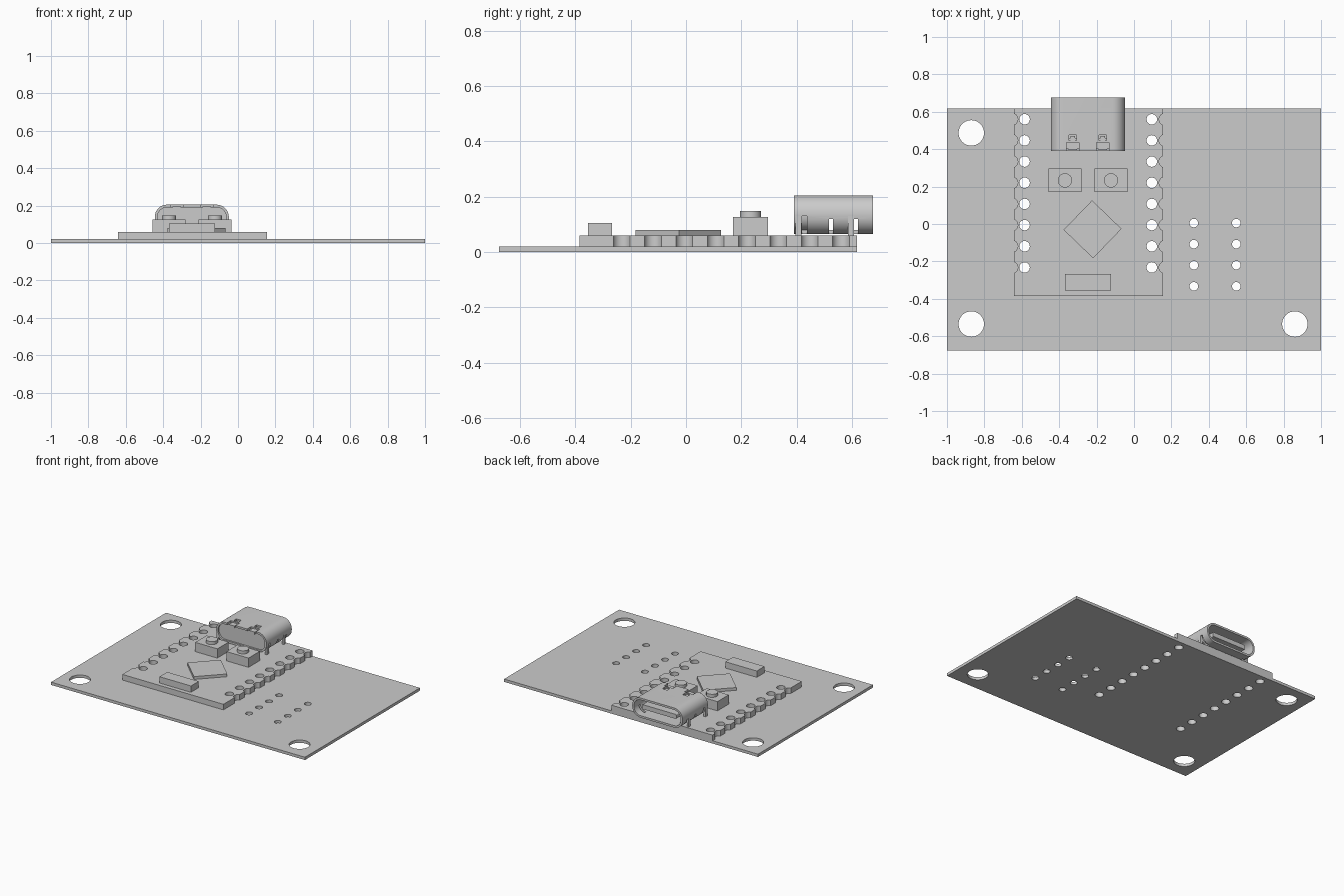
import bpy, bmesh
from math import sin, cos, pi, radians
from mathutils import Matrix

if "Cube" in bpy.data.objects:
    bpy.data.objects.remove(bpy.data.objects["Cube"])

grey = bpy.data.materials.new("plain_grey")
grey.use_nodes = True
GREY = (0.6, 0.6, 0.6, 1)
grey.diffuse_color = GREY
grey.node_tree.nodes["Principled BSDF"].inputs["Base Color"].default_value = GREY


def activate(ob):
    bpy.ops.object.select_all(action="DESELECT")
    ob.select_set(True)
    bpy.context.view_layer.objects.active = ob


def add_mesh(name, bm):
    me = bpy.data.meshes.new(name)
    bm.to_mesh(me)
    bm.free()
    me.materials.append(grey)
    ob = bpy.data.objects.new(name, me)
    bpy.context.collection.objects.link(ob)
    return ob


def box(name, x0, x1, y0, y1, z0, z1, turn=0):
    bm = bmesh.new()
    bmesh.ops.create_cube(bm, size=1)
    place = (Matrix.Translation(((x0 + x1) / 2, (y0 + y1) / 2, (z0 + z1) / 2))
             @ Matrix.Rotation(turn, 4, "Z") @ Matrix.Diagonal((x1 - x0, y1 - y0, z1 - z0, 1)))
    bm.transform(place)
    return add_mesh(name, bm)


def smooth(ob):
    activate(ob)
    bpy.ops.object.shade_smooth_by_angle(angle=radians(35))


def arc(cx, cy, r, a0, a1, n):
    return [(cx + r * cos(a0 + (a1 - a0) * i / n), cy + r * sin(a0 + (a1 - a0) * i / n))
            for i in range(n + 1)]


def circle(cx, cy, r, n=24):
    return arc(cx, cy, r, 0, 2 * pi, n)[:-1]


def rounded(w, h, r, n=8):
    """Rounded rectangle outline with half sizes w and h."""
    pts = []
    for i, (sx, sy) in enumerate(((1, 1), (-1, 1), (-1, -1), (1, -1))):
        pts += arc(sx * (w - r), sy * (h - r), r, i * pi / 2, (i + 1) * pi / 2, n)
    return pts


def prism(name, loops, low, high, matrix=None):
    """Extrude an outline, with holes, along z."""
    cu = bpy.data.curves.new(name, "CURVE")
    cu.dimensions, cu.fill_mode = "2D", "BOTH"
    cu.extrude = (high - low) / 2
    for pts in loops:
        sp = cu.splines.new("POLY")
        sp.points.add(len(pts) - 1)
        for p, (x, y) in zip(sp.points, pts):
            p.co = (x, y, 0, 1)
        sp.use_cyclic_u = True
    tmp = bpy.data.objects.new(name + "_outline", cu)
    bpy.context.collection.objects.link(tmp)
    bpy.context.view_layer.update()
    me = bpy.data.meshes.new_from_object(tmp.evaluated_get(bpy.context.evaluated_depsgraph_get()))
    bm = bmesh.new()
    bm.from_mesh(me)
    bpy.data.objects.remove(tmp)
    bpy.data.curves.remove(cu)
    bpy.data.meshes.remove(me)
    bmesh.ops.remove_doubles(bm, verts=bm.verts, dist=1e-5)
    bm.transform(Matrix.Translation((0, 0, (low + high) / 2)))
    if matrix:
        bm.transform(matrix)
    bmesh.ops.recalc_face_normals(bm, faces=bm.faces)
    ob = add_mesh(name, bm)
    smooth(ob)
    return ob


# Carrier board with mounting, header and pad holes
rows = [0.56 - 0.1132 * i for i in range(8)]
pins = [circle(x, y, 0.028) for x in (-0.585, 0.095) for y in rows]
pads = [circle(x, 0.005 - 0.1127 * i, 0.023) for x in (0.32, 0.547) for i in range(4)]
mounts = [circle(x, y, 0.068, 40) for x, y in ((-0.87, 0.487), (-0.87, -0.535), (0.86, -0.535))]
plate = [(-1, -0.675), (1, -0.675), (1, 0.618), (-1, 0.618)]
prism("carrier_board", [plate] + pins + pads + mounts, 0, 0.02)

# Module board with scalloped sides
L, R, F, B = -0.642, 0.155, -0.385, 0.618
edge = [(L, F), (R, F)]
for y in reversed(rows):
    edge += arc(R + 0.011, y, 0.032, 1.5 * pi - 0.35, pi / 2 + 0.35, 10)
edge += [(R, B), (L, B)]
for y in rows:
    edge += arc(L - 0.011, y, 0.032, pi / 2 - 0.35, -pi / 2 + 0.35, 10)
prism("module_board", [edge] + pins, 0.02, 0.06)

# Chips and push buttons
box("main_chip", -0.331, -0.112, -0.138, 0.081, 0.06, 0.08, radians(46))
box("front_component", -0.37, -0.122, -0.355, -0.268, 0.06, 0.105)
for side, x in (("right", -0.369), ("left", -0.123)):
    box(side + "_button_base", x - 0.087, x + 0.087, 0.17, 0.297, 0.06, 0.126)
    prism(side + "_button_cap", [circle(x, 0.233, 0.038, 32)], 0.126, 0.148)

# Port shell, open at the back
CX, CZ, W, H, WALL = -0.247, 0.135, 0.198, 0.07, 0.014
upright = Matrix.Translation((CX, 0, CZ)) @ Matrix.Rotation(pi / 2, 4, "X")
inner = rounded(W - WALL, H - WALL, H - WALL - 0.004)
shell = prism("port_shell", [rounded(W, H, H - 0.004), inner], -0.675, -0.39, upright)

# Openings in the shell: side slots, roof windows, front edge notches
cutters = []
for s in (-1, 1):
    xs = CX + s * W
    for y0, y1, top in ((0.42, 0.437, 0.13), (0.516, 0.532, 0.12), (0.606, 0.622, 0.12)):
        cutters.append(box("slot_cutter", xs - 0.06, xs + 0.06, y0, y1, 0.03, top))
    xr = CX + s * 0.08
    cutters.append(box("window_cutter", xr - 0.02, xr + 0.02, 0.447, 0.477, 0.17, 0.23))
    cutters.append(box("notch_cutter", xr - 0.034, xr + 0.034, 0.37, 0.435, 0.17, 0.23))
for c in cutters:
    mod = shell.modifiers.new("cut", "BOOLEAN")
    mod.operation, mod.solver, mod.object = "DIFFERENCE", "EXACT", c
    c.hide_render = True
activate(shell)
for mod in list(shell.modifiers):
    bpy.ops.object.modifier_apply(modifier=mod.name)
for c in cutters:
    bpy.data.objects.remove(c)
smooth(shell)

# Port core, contact tongue, shell legs and bent tabs
prism("port_core", [rounded(W - WALL, H - WALL, H - WALL - 0.004)], -0.46, -0.402, upright)
prism("port_tongue", [rounded(0.135, 0.016, 0.006, 3)], -0.655, -0.46, upright)
for s, side in ((-1, "right"), (1, "left")):
    xs = CX + s * (W - 0.007)
    for y0, name in ((0.395, "front"), (0.585, "back")):
        box(f"{side}_{name}_leg", xs - 0.007, xs + 0.007, y0, y0 + 0.022, 0.06, 0.13)
    xr = CX + s * 0.08
    box(side + "_roof_spring", xr - 0.012, xr + 0.012, 0.447, 0.47, 0.185, 0.198)
    box(side + "_front_tab", xr - 0.022, xr + 0.022, 0.395, 0.435, 0.18, 0.196)
